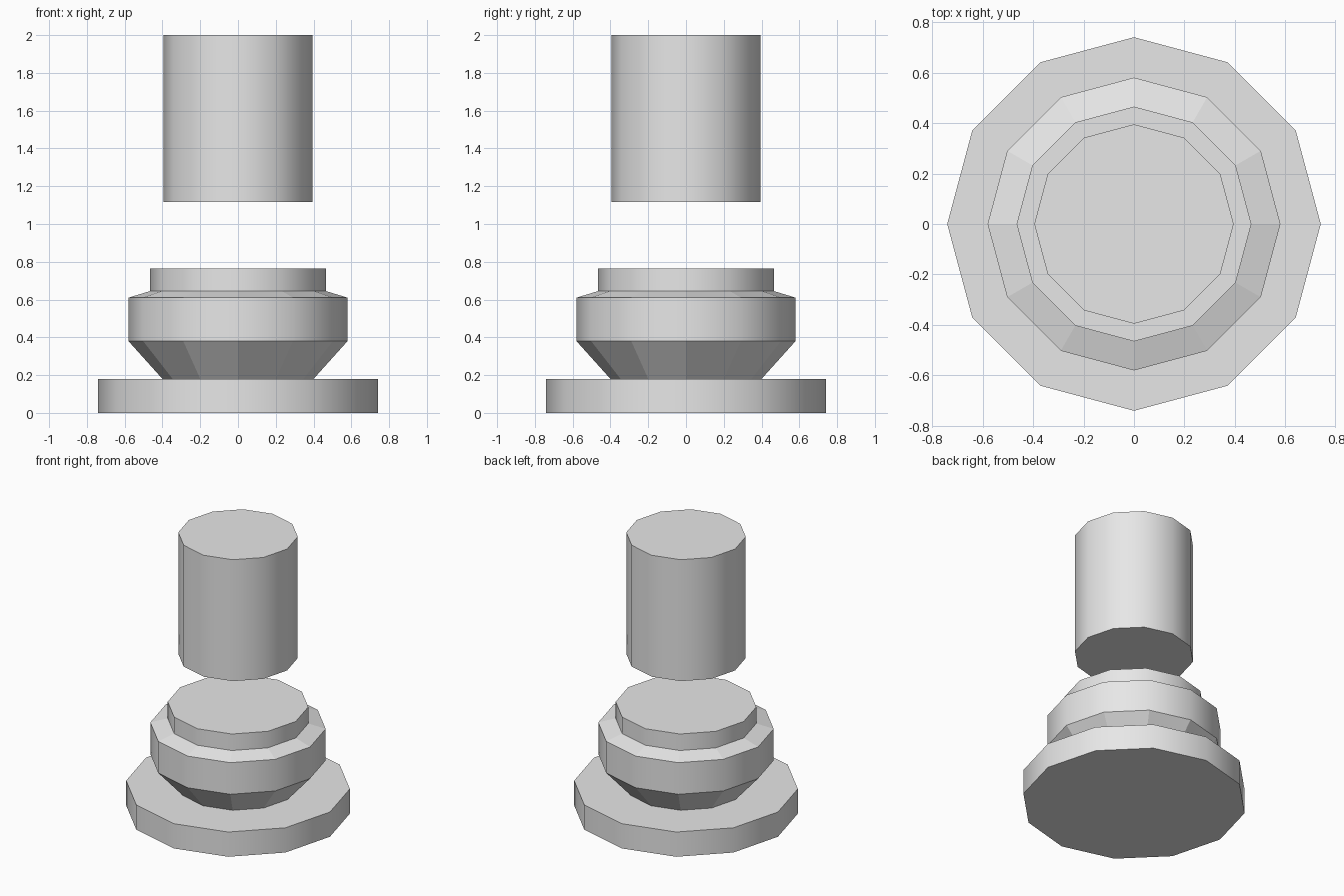
import bpy, bmesh, math

if "Cube" in bpy.data.objects:
    bpy.data.objects.remove(bpy.data.objects["Cube"])

SIDES = 12
grey = bpy.data.materials.new("plain grey")
grey.diffuse_color = (0.8, 0.8, 0.8, 1)
grey.use_nodes = True
grey.node_tree.nodes["Principled BSDF"].inputs["Base Color"].default_value = grey.diffuse_color


def lathe(name, profile):
    """Twelve-sided solid from (radius, height) rings, capped at both ends."""
    bm = bmesh.new()
    rings = []
    for r, z in profile:
        rings.append([bm.verts.new((r * math.cos(2 * math.pi * i / SIDES),
                                    r * math.sin(2 * math.pi * i / SIDES), z))
                      for i in range(SIDES)])
    for (low, high), (a, b) in zip(zip(rings, rings[1:]), zip(profile, profile[1:])):
        for i in range(SIDES):
            j = (i + 1) % SIDES
            face = bm.faces.new((low[i], low[j], high[j], high[i]))
            face.smooth = a[0] == b[0]      # upright walls smooth, slopes faceted
    bm.faces.new(rings[0][::-1])
    bm.faces.new(rings[-1])
    # keep rims crisp
    for e in bm.edges:
        e.smooth = abs(e.verts[0].co.z - e.verts[1].co.z) > 1e-5
    mesh = bpy.data.meshes.new(name)
    bm.to_mesh(mesh)
    bm.free()
    mesh.materials.append(grey)
    obj = bpy.data.objects.new(name, mesh)
    bpy.context.collection.objects.link(obj)
    return obj


# Wide foot disc
lathe("base_disc", [(0.74, 0), (0.74, 0.18)])
# Flared collar with a raised neck
lathe("collar", [(0.40, 0.18), (0.58, 0.38), (0.58, 0.61),
                 (0.465, 0.645), (0.465, 0.765)])
# Floating upper cylinder
lathe("upper_cylinder", [(0.395, 1.117), (0.395, 2.0)])
